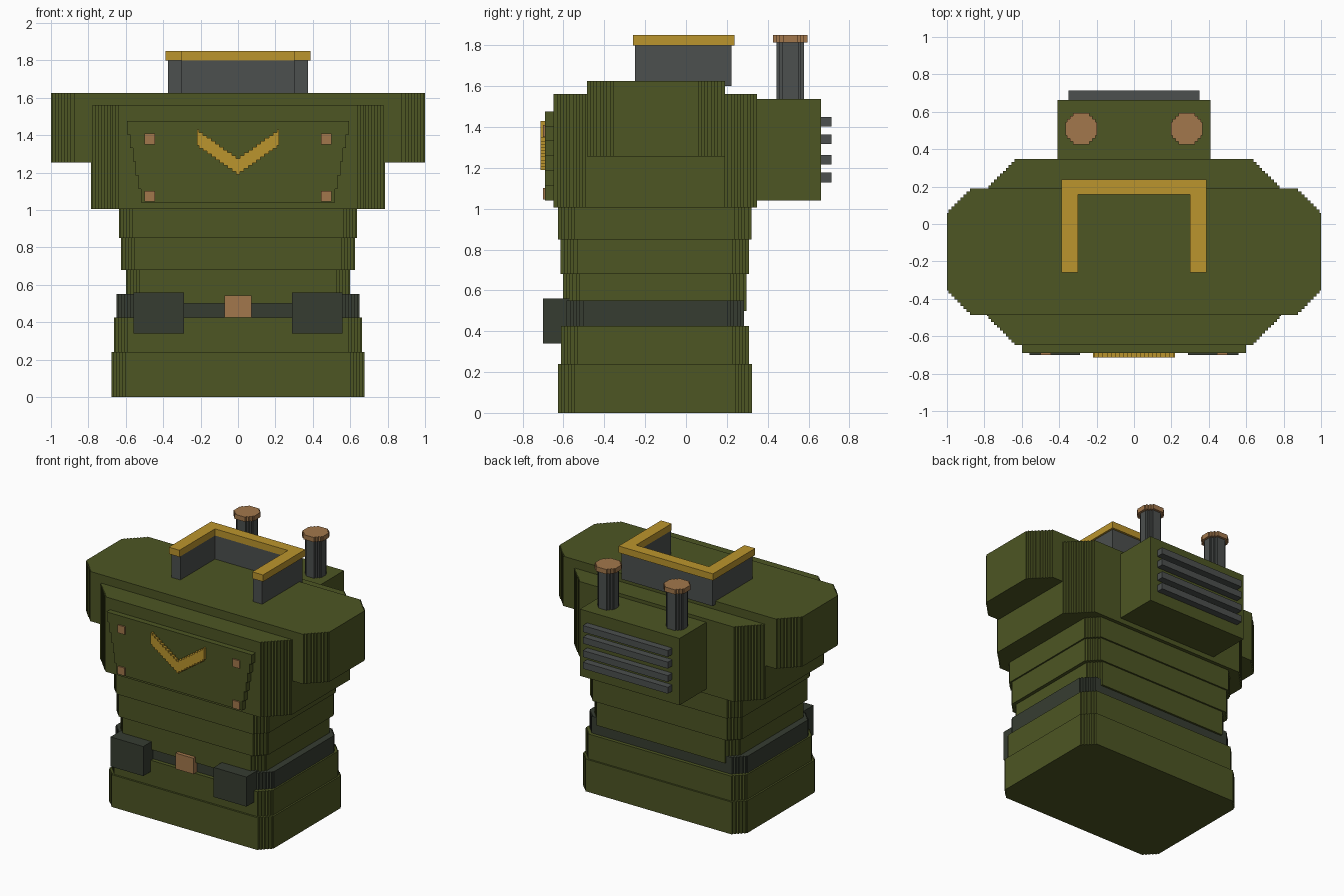
import bpy, bmesh

if "Cube" in bpy.data.objects:
    bpy.data.objects.remove(bpy.data.objects["Cube"])

STEP = 0.0156  # size of the small stair steps that make up every slanted edge


def material(name, rgb):
    m = bpy.data.materials.new(name)
    m.diffuse_color = (*rgb, 1)
    m.use_nodes = True
    m.node_tree.nodes["Principled BSDF"].inputs["Base Color"].default_value = m.diffuse_color
    return m


GREEN = material("olive_green", (0.074, 0.092, 0.017))
GOLD = material("gold", (0.50, 0.30, 0.026))
COPPER = material("copper", (0.36, 0.185, 0.072))
STEEL = material("steel_grey", (0.072, 0.079, 0.077))
DARK = material("dark_leather", (0.037, 0.046, 0.031))


def stair(points):
    """Replace each slanted edge of an outline by small axis-aligned steps."""
    out = []
    for (ax, ay), (bx, by) in zip(points, points[1:] + points[:1]):
        out.append((ax, ay))
        dx, dy = bx - ax, by - ay
        n = round(min(abs(dx), abs(dy)) / STEP)
        for i in range(n):
            xm = ax + dx * (i + 0.5) / n
            out += [(xm, ay + dy * i / n), (xm, ay + dy * (i + 1) / n)]
    return out


def prism(name, outline, lo, hi, mat, axis="z"):
    """Extrude an outline along z (outline in xy) or along y (outline in xz)."""
    bm = bmesh.new()
    place = (lambda u, v, w: (u, v, w)) if axis == "z" else (lambda u, v, w: (u, w, v))
    pts = stair(outline)
    a = [bm.verts.new(place(u, v, lo)) for u, v in pts]
    b = [bm.verts.new(place(u, v, hi)) for u, v in pts]
    bm.faces.new(a)
    bm.faces.new(b)
    for i in range(len(a)):
        j = (i + 1) % len(a)
        bm.faces.new((a[i], a[j], b[j], b[i]))
    bmesh.ops.recalc_face_normals(bm, faces=bm.faces)
    me = bpy.data.meshes.new(name)
    bm.to_mesh(me)
    bm.free()
    me.materials.append(mat)
    ob = bpy.data.objects.new(name, me)
    bpy.context.collection.objects.link(ob)
    return ob


def box(name, x0, x1, y0, y1, z0, z1, mat):
    return prism(name, [(x0, y0), (x1, y0), (x1, y1), (x0, y1)], z0, z1, mat)


def chamfered(name, x0, x1, y0, y1, z0, z1, c, mat):
    pts = [(x0 + c, y0), (x1 - c, y0), (x1, y0 + c), (x1, y1 - c),
           (x1 - c, y1), (x0 + c, y1), (x0, y1 - c), (x0, y0 + c)]
    return prism(name, pts, z0, z1, mat)


# Body layers: name, half width, y range, z range, corner cut, colour
for name, w, y0, y1, z0, z1, c, mat in [
    ("hip_skirt", 0.675, -0.627, 0.322, 0.0, 0.24, 0.08, GREEN),
    ("hip_band", 0.662, -0.613, 0.309, 0.24, 0.425, 0.08, GREEN),
    ("belt", 0.65, -0.585, 0.283, 0.425, 0.55, 0.08, DARK),
    ("waist", 0.60, -0.603, 0.297, 0.50, 0.68, 0.08, GREEN),
    ("lower_ribs", 0.625, -0.614, 0.309, 0.68, 0.85, 0.08, GREEN),
    ("upper_ribs", 0.636, -0.626, 0.321, 0.85, 1.005, 0.08, GREEN),
    ("chest", 0.787, -0.648, 0.347, 1.005, 1.562, 0.156, GREEN),
    ("shoulder_yoke", 1.0, -0.486, 0.19, 1.255, 1.625, 0.13, GREEN),
]:
    chamfered(name, -w, w, y0, y1, z0, z1, c, mat)

# Chest plate with chevron
prism("chest_plate", [(-0.51, 1.04), (0.51, 1.04), (0.60, 1.476), (-0.60, 1.476)],
      -0.69, -0.64, GREEN, "y")
prism("chevron", [(0, 1.19), (0.22, 1.345), (0.22, 1.43), (0, 1.275),
                  (-0.22, 1.43), (-0.22, 1.345)], -0.713, -0.68, GOLD, "y")

# Neck collar: open at the front, with a gold rim
def collar(name, w, y0, y1, z0, z1, mat):
    i, yi = 0.30, 0.158
    prism(name, [(-w, y0), (-i, y0), (-i, yi), (i, yi), (i, y0), (w, y0), (w, y1), (-w, y1)],
          z0, z1, mat)

collar("collar_wall", 0.374, -0.25, 0.222, 1.60, 1.80, STEEL)
collar("collar_rim", 0.388, -0.26, 0.238, 1.80, 1.85, GOLD)

# Back pack with vent slats
box("back_pack", -0.41, 0.41, 0.30, 0.662, 1.04, 1.537, GREEN)
for z in (1.153, 1.24, 1.34, 1.426):
    box("vent_slat", -0.35, 0.35, 0.65, 0.713, z - 0.024, z + 0.024, STEEL)

# Belt buckle
box("buckle", -0.073, 0.073, -0.63, -0.57, 0.425, 0.543, COPPER)

# Mirrored parts: pouches, rivets, exhausts
for s in (-1, 1):
    x = s * 0.425
    box("belt_pouch", x - 0.135, x + 0.135, -0.70, -0.56, 0.34, 0.56, DARK)
    x = s * 0.472
    for z in (1.38, 1.073):
        box("rivet", x - 0.029, x + 0.029, -0.70, -0.68, z - 0.029, z + 0.029, COPPER)
    x, y = s * 0.283, 0.51
    for name, r, c, z0, z1, mat in (("exhaust_pipe", 0.067, 0.04, 1.52, 1.815, STEEL),
                                    ("exhaust_cap", 0.084, 0.048, 1.815, 1.85, COPPER)):
        chamfered(name, x - r, x + r, y - r, y + r, z0, z1, c, mat)
